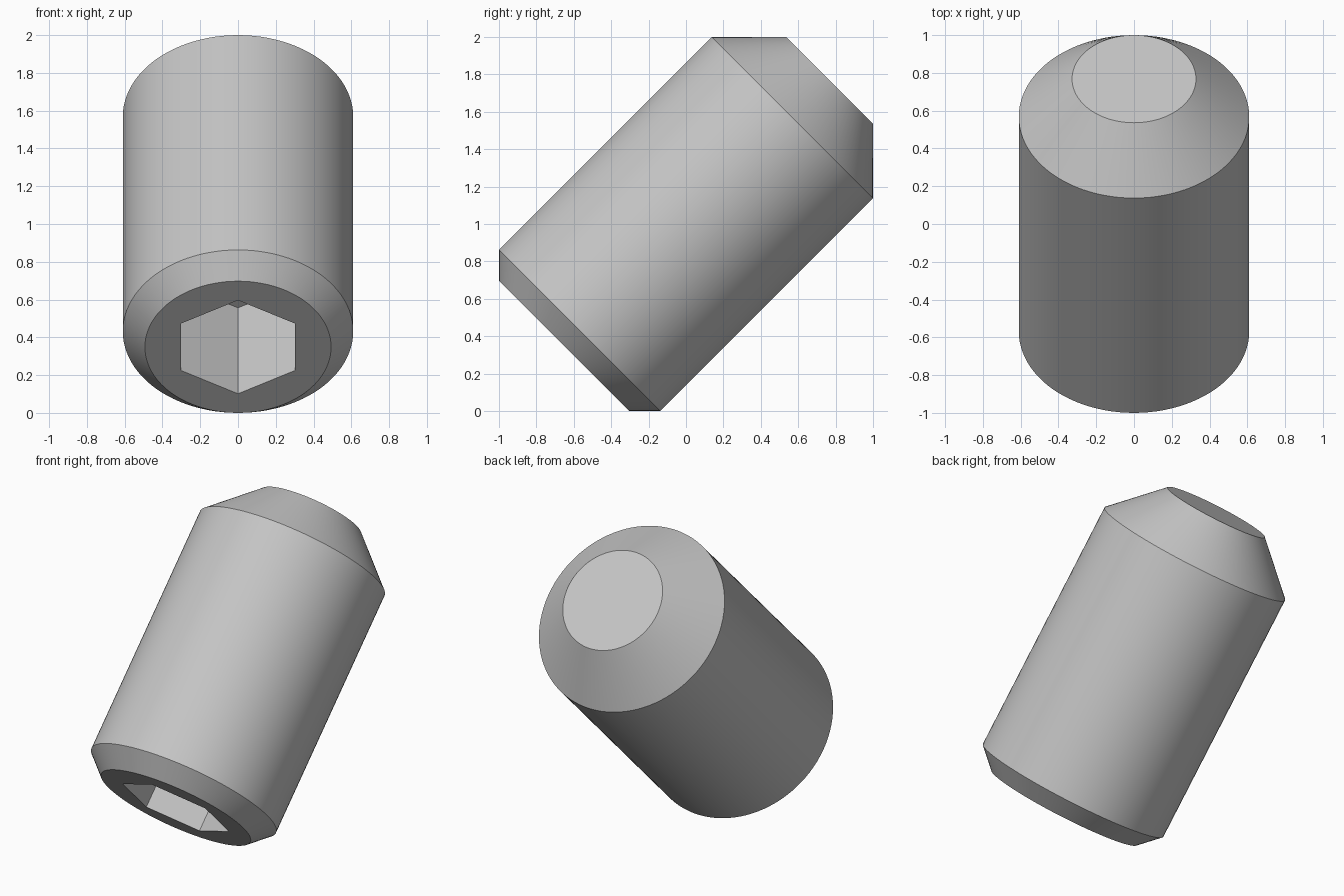
import bpy
import bmesh
import math
from mathutils import Matrix

if "Cube" in bpy.data.objects:
    bpy.data.objects.remove(bpy.data.objects["Cube"], do_unlink=True)

SEGMENTS = 96
APOTHEM = 0.303

# Plain steel
steel = bpy.data.materials.new("grey_steel")
steel.use_nodes = True
colour = (0.56, 0.56, 0.56, 1)
steel.diffuse_color = colour
steel.node_tree.nodes["Principled BSDF"].inputs["Base Color"].default_value = colour


def round_radius(radius):
    return lambda angle: radius


def hex_radius(angle):
    sector = math.pi / 3
    return APOTHEM / math.cos(angle % sector - sector / 2)


def add_ring(bm, radius_at, height):
    """One loop of vertices about the axis, starting at a hexagon corner."""
    ring = []
    for i in range(SEGMENTS):
        # the small offset keeps corner angles in a stable sector
        angle = math.tau * i / SEGMENTS
        r = radius_at(angle)
        ring.append(bm.verts.new((-r * math.sin(angle), r * math.cos(angle), height)))
    return ring


# Profile along the axis: socket floor, socket mouth, chamfers, blunt tip
profile = [
    (hex_radius, -0.278),
    (hex_radius, -0.921),
    (round_radius(0.493), -0.921),
    (round_radius(0.61), -0.804),
    (round_radius(0.61), 0.804),
    (round_radius(0.328), 1.086),
]

bm = bmesh.new()
rings = [add_ring(bm, *step) for step in profile]
for a, b in zip(rings, rings[1:]):
    for i in range(SEGMENTS):
        j = (i + 1) % SEGMENTS
        bm.faces.new((a[i], a[j], b[j], b[i]))

# Flat socket floor and flat tip
bm.faces.new(rings[0])
bm.faces.new(rings[-1])
bmesh.ops.recalc_face_normals(bm, faces=bm.faces)

# Lean the axis back and lift to the ground
lean = Matrix.Translation((0, 0, 1)) @ Matrix.Rotation(-math.pi / 4, 4, "X")
bm.transform(lean)

mesh = bpy.data.meshes.new("set_screw")
bm.to_mesh(mesh)
bm.free()
mesh.materials.append(steel)
screw = bpy.data.objects.new("set_screw", mesh)
bpy.context.collection.objects.link(screw)

# Smooth barrel, crisp rims and socket corners
bpy.ops.object.select_all(action="DESELECT")
screw.select_set(True)
bpy.context.view_layer.objects.active = screw
bpy.ops.object.shade_smooth_by_angle(angle=math.radians(30))
